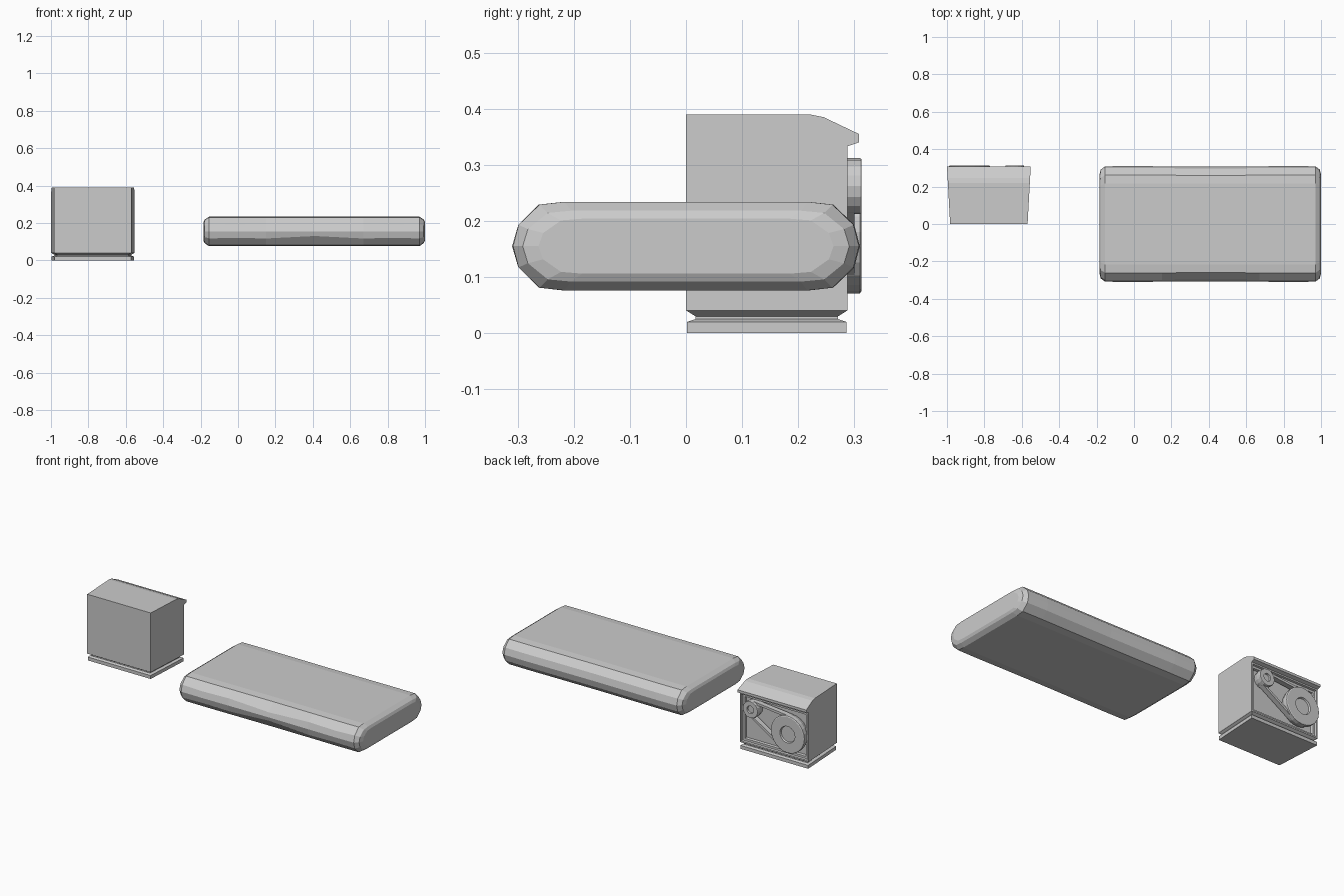
import bpy, bmesh, math
from mathutils import Vector

if "Cube" in bpy.data.objects:
    bpy.data.objects.remove(bpy.data.objects["Cube"])

CX = -0.776                      # centre line of the box


def make(name, bm):
    bmesh.ops.recalc_face_normals(bm, faces=bm.faces)
    me = bpy.data.meshes.new(name)
    bm.to_mesh(me)
    bm.free()
    ob = bpy.data.objects.new(name, me)
    bpy.context.collection.objects.link(ob)
    return ob


def loft(rings, cap=True, closed=False):
    """Skin a list of equally sized closed rings."""
    bm = bmesh.new()
    vs = [[bm.verts.new(p) for p in r] for r in rings]
    n = len(vs[0])
    pairs = list(zip(vs, vs[1:])) + ([(vs[-1], vs[0])] if closed else [])
    for a, b in pairs:
        for i in range(n):
            j = (i + 1) % n
            bm.faces.new((a[i], a[j], b[j], b[i]))
    if cap:
        bm.faces.new(vs[0])
        bm.faces.new(vs[-1])
    return bm


def half_width(y):
    return 0.207 + 0.055 * y


# housing: side profile widened towards the back, recessed back panel
side = [(0, .04), (0, .39), (.22, .39), (.245, .385), (.308, .355),
        (.308, .34), (.288, .333), (.288, .04)]
bm = loft([[(CX + s * half_width(y), y, z) for y, z in side] for s in (-1, 1)])
bmesh.ops.recalc_face_normals(bm, faces=bm.faces)
back = max((f for f in bm.faces if f.normal.y > 0.99), key=lambda f: f.calc_area())
bmesh.ops.inset_individual(bm, faces=[back], thickness=0.012, depth=0)
bmesh.ops.inset_individual(bm, faces=[back], thickness=0.003, depth=-0.012)
bmesh.ops.inset_individual(bm, faces=[back], thickness=0.018, depth=0)
bmesh.ops.inset_individual(bm, faces=[back], thickness=0.003, depth=-0.015)
make("housing", bm)

# plinth with a groove under the housing
rings = []
for z, d in ((0, .002), (.02, .002), (.025, .017), (.03, .017), (.0405, 0)):
    y0, y1 = d, .288 - d
    w0, w1 = half_width(0) - d, half_width(.288) - d
    rings.append([(CX - w0, y0, z), (CX + w0, y0, z), (CX + w1, y1, z), (CX - w1, y1, z)])
make("plinth", loft(rings))


# pulleys: lathed discs with a stepped hub
def pulley(name, x, z, r, sides):
    prof = [(r * .9, .258), (r, .288), (r, .31), (r * .96, .313), (r * .45, .313),
            (r * .42, .303), (r * .2, .303)]
    make(name, loft([[(x + q * math.cos(2 * math.pi * i / sides), y,
                       z + q * math.sin(2 * math.pi * i / sides)) for i in range(sides)]
                     for q, y in prof]))


big, small = (-.88, .18, .109), (-.638, .262, .05)
pulley("large_pulley", *big, 24)
pulley("small_pulley", *small, 16)

# belt: two straps along the outer tangents of the pulleys
a, b = Vector(big[:2]), Vector(small[:2])
d = b - a
for name, s in (("upper_belt", 1), ("lower_belt", -1)):
    ang = math.atan2(d.y, d.x) + s * math.acos((big[2] - small[2]) / d.length)
    n = Vector((math.cos(ang), math.sin(ang)))
    ends = []
    for c, r in ((a, big[2]), (b, small[2])):
        o, i = c + n * r * .97, c + n * (r * .97 - .014)
        ends.append([(o.x, .27, o.y), (o.x, .3, o.y), (i.x, .3, i.y), (i.x, .27, i.y)])
    make(name, loft(ends))

# cushion: rounded section lofted along x, front edge pinched in the middle
half = [(-.22, .079), (-.265, .074), (-.303, .038), (-.313, 0),
        (-.303, -.038), (-.265, -.074), (-.22, -.079)]
section = half + [(-y, z) for y, z in reversed(half)]
stations = [(-.185, .84, .62, 0), (-.178, .93, .8, 0), (-.155, .985, 1, 0), (-.02, .99, 1, .1),
            (.15, .985, 1, 0), (.41, .98, 1, .35), (.67, .985, 1, 0), (.84, .99, 1, .1),
            (.97, .985, 1, 0), (.993, .93, .8, 0), (1, .84, .62, 0)]
rings = []
for x, sy, sz, pinch in stations:
    ring = []
    for y, z in section:
        k = 1 - pinch if (y < -.29) else 1
        ring.append((x, y * sy, .155 + z * sz * k))
    rings.append(ring)
make("cushion", loft(rings))
